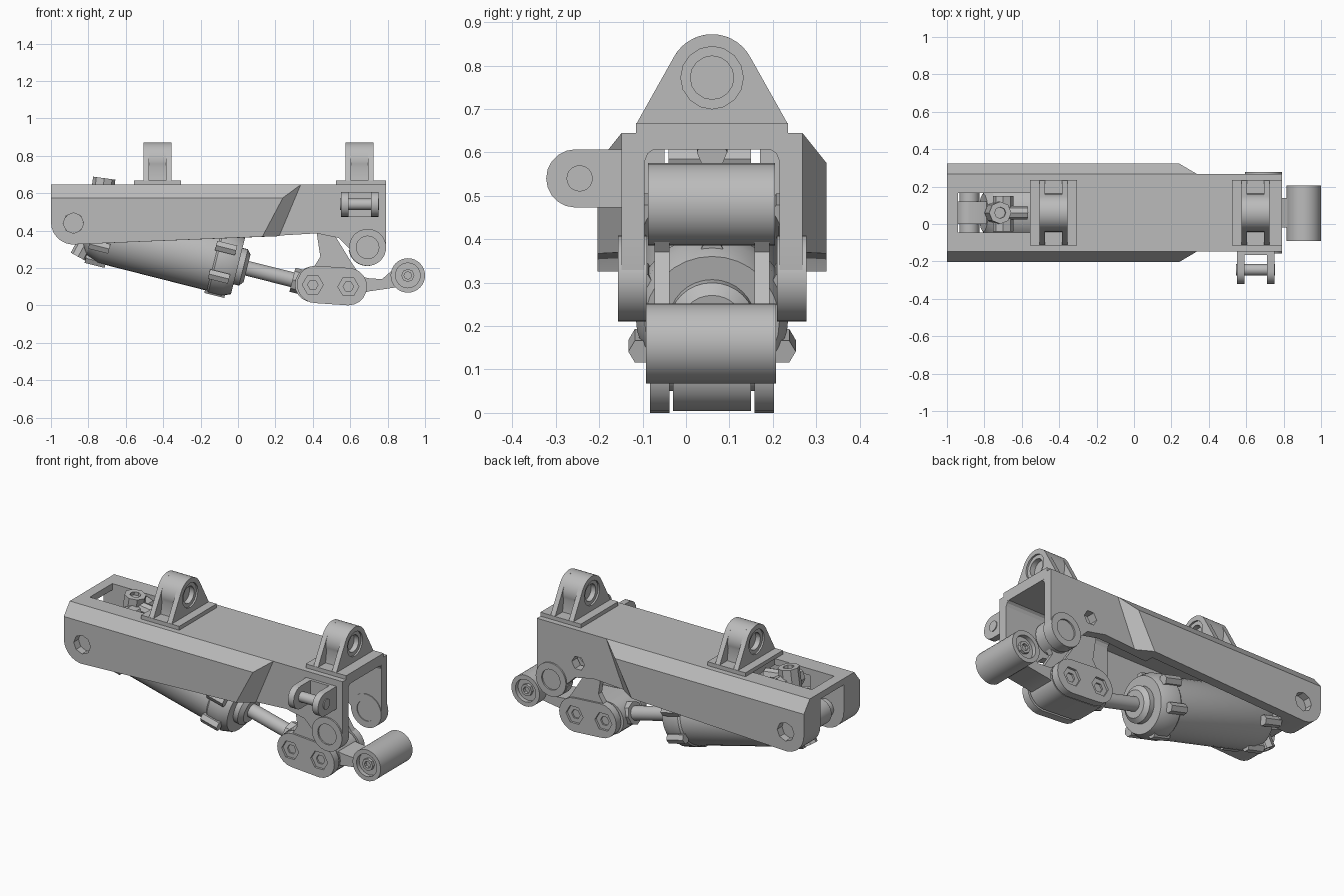
import bpy, bmesh, math
from mathutils import Vector

cube = bpy.data.objects.get("Cube")
if cube:
    bpy.data.objects.remove(cube, do_unlink=True)

STEEL = bpy.data.materials.new("plain_grey_steel")
STEEL.use_nodes = True
GREY = (0.5, 0.5, 0.5, 1)
STEEL.diffuse_color = GREY
STEEL.node_tree.nodes["Principled BSDF"].inputs["Base Color"].default_value = GREY
MID = 0.06  # depth of the symmetry plane


def finish(name, bm):
    bmesh.ops.remove_doubles(bm, verts=bm.verts, dist=1e-5)
    bmesh.ops.recalc_face_normals(bm, faces=bm.faces)
    mesh = bpy.data.meshes.new(name)
    bm.to_mesh(mesh)
    bm.free()
    mesh.materials.append(STEEL)
    ob = bpy.data.objects.new(name, mesh)
    bpy.context.collection.objects.link(ob)
    return ob


def prism(name, pts, a, b, axis="y", pts_b=None):
    """Profile swept from a to b along an axis, optionally lofted to a second profile."""
    bm = bmesh.new()

    def ring(profile, t):
        return [bm.verts.new((u, t, v) if axis == "y" else (t, u, v)) for u, v in profile]
    r0, r1 = ring(pts, a), ring(pts_b or pts, b)
    bm.faces.new(r0)
    bm.faces.new(r1)
    n = len(r0)
    for i in range(n):
        bm.faces.new((r0[i], r0[(i + 1) % n], r1[(i + 1) % n], r1[i]))
    return finish(name, bm)


def box(name, x0, x1, y0, y1, z0, z1):
    return prism(name, [(x0, z0), (x1, z0), (x1, z1), (x0, z1)], y0, y1)


def lathe(name, origin, direction, profile, sides=32):
    """Spin (radius, distance) points around an axis."""
    bm = bmesh.new()
    vs = [bm.verts.new((r, 0, t)) for r, t in profile]
    es = [bm.edges.new(p) for p in zip(vs, vs[1:])]
    bmesh.ops.spin(bm, geom=vs + es, cent=(0, 0, 0), axis=(0, 0, 1),
                   angle=math.tau, steps=sides, use_duplicate=False)
    rot = Vector(direction).to_track_quat("Z", "Y").to_matrix()
    for v in bm.verts:
        v.co = rot @ v.co
        v.co += Vector(origin)
    return finish(name, bm)


def barrel(name, p0, p1, r, bore=0.0, depth=0.0, sides=32):
    """Solid cylinder, with a round recess in both ends if a bore is given."""
    d = Vector(p1) - Vector(p0)
    n = d.length
    prof = [(0, depth), (bore, depth), (bore, 0)] if bore else [(0, 0)]
    prof += [(r, 0), (r, n)]
    prof += [(bore, n), (bore, n - depth), (0, n - depth)] if bore else [(0, n)]
    return lathe(name, p0, d, prof, sides)


def arc(cx, cz, r, a0, a1, n=10):
    steps = [math.radians(a0 + (a1 - a0) * i / n) for i in range(n + 1)]
    return [(cx + r * math.cos(a), cz + r * math.sin(a)) for a in steps]


def capsule(x0, z0, x1, z1, r):
    return arc(x0, z0, r, 90, 270) + arc(x1, z1, r, -90, 90)


def drill(ob, p0, p1, r, sides=8):
    cutter = barrel("cutter", p0, p1, r, sides=sides)
    cutter.hide_render = True
    mod = ob.modifiers.new("hole", "BOOLEAN")
    mod.operation, mod.solver, mod.object = "DIFFERENCE", "EXACT", cutter
    bpy.context.view_layer.objects.active = ob
    bpy.ops.object.modifier_apply(modifier=mod.name)
    bpy.data.objects.remove(cutter, do_unlink=True)


def both(y):
    """A depth on the front side and its mirror on the back side."""
    return (("front", y), ("back", 2 * MID - y))


def other(side, y):
    return y if side == "front" else 2 * MID - y


# Beam: narrow walls with hanging ears, wide hollow cheeks around the cylinder, slotted top
heel = arc(-0.88, 0.445, 0.12, 180, 265, 6)
wall = [(0.1, 0.366), (0.42, 0.385), (0.54, 0.36), (0.6, 0.3)]
wall += arc(0.69, 0.31, 0.1, 190, 360) + [(0.79, 0.4), (0.79, 0.645), (0.1, 0.645)]
inner = heel + [(0.22, 0.37), (0.335, 0.645), (-1, 0.645)]
outer = heel + [(0.13, 0.367), (0.24, 0.575), (-1, 0.575)]
for side, y in both(-0.148):
    yi, yo = other(side, -0.095), other(side, -0.204)
    w = prism(side + "_beam_wall", wall, y, yi)
    c = prism(side + "_beam_cheek", outer, yo, y, pts_b=inner)
    p = prism(side + "_beam_prong", heel + [(-0.78, 0.33), (-0.78, 0.61), (-1, 0.61)],
              y, other(side, -0.05))
    for ob in (c, p):
        drill(ob, (-0.88, yo - 0.3, 0.44), (-0.88, yo + 0.3, 0.44), 0.055)
    if side == "back":
        drill(w, (0.52, y - 0.1, 0.45), (0.52, y + 0.1, 0.45), 0.042, 6)
    barrel(side + "_ear_boss", (0.693, other(side, -0.157), 0.31),
           (0.693, other(side, -0.09), 0.31), 0.099, 0.06, 0.022)
    prism(side + "_beam_corner_fillet", [(yi, 0.61), (yi, 0.58), (other(side, -0.088), 0.597),
                                         (other(side, -0.07), 0.61)], 0.1, 0.789, "x")
    box(side + "_beam_top_strip", -0.94, -0.55, *sorted((other(side, -0.045), y)), 0.607, 0.645)
box("beam_top", -0.55, 0.11, -0.148, 0.268, 0.607, 0.645)
box("beam_top_narrow", 0.11, 0.79, -0.1, 0.22, 0.607, 0.645)
box("beam_top_end", -1, -0.94, -0.148, 0.268, 0.607, 0.645)
barrel("cylinder_pivot_pin", (-0.88, -0.16, 0.44), (-0.88, 0.28, 0.44), 0.053)

# Pillow mounts on the beam top
for name, x0, x1, u0 in (("rear", -0.555, -0.305, -0.505), ("fore", 0.525, 0.79, 0.575)):
    u1 = u0 + 0.15
    box(name + "_mount_base", x0, x1, -0.115, 0.235, 0.645, 0.668)
    arch = [(-0.113, 0.668), (0.233, 0.668)] + arc(MID, 0.772, 0.1, 28, 152, 14)
    web = [(MID + (y - MID) * 0.6, z) for y, z in arch[:2]] + arc(MID, 0.772, 0.1, -20, 200, 20)
    for part, prof, a, b in (("left_plate", arch, u0, u0 + 0.03), ("web", web, u0 + 0.03, u1 - 0.03),
                             ("right_plate", arch, u1 - 0.03, u1)):
        ob = prism(f"{name}_mount_{part}", prof, a, b, "x")
        drill(ob, (a - 0.05, MID, 0.772), (b + 0.05, MID, 0.772), 0.072, 16)
    barrel(name + "_mount_bearing", (u0 + 0.01, MID, 0.772), (u1 - 0.01, MID, 0.772),
           0.074, 0.05, 0.03, 16)

# Side clevis on the front wall
lug = arc(-0.255, 0.54, 0.067, 90, 270) + [(-0.14, 0.473), (-0.14, 0.607)]
for name, x in (("left", 0.712), ("right", 0.552)):
    prism(name + "_clevis_lug", lug, x, x + 0.038, "x")
barrel("clevis_pin", (0.545, -0.245, 0.54), (0.755, -0.245, 0.54), 0.03)
box("clevis_base", 0.55, 0.75, -0.165, -0.14, 0.473, 0.607)

# Hydraulic cylinder and rod, tilted nose down
AXIS = Vector((0.97, 0, -0.243)).normalized()
SIDE = Vector((0, 1, 0))
UP = AXIS.cross(SIDE) * -1
NOSE = Vector((0, MID, 0.21))
lathe("cylinder_body", NOSE, AXIS,
      [(0, -0.83), (0.1, -0.83), (0.14, -0.8), (0.166, -0.73), (0.168, -0.13), (0.176, -0.12),
       (0.176, -0.05), (0.155, 0), (0.1, 0), (0.1, 0.03), (0.075, 0.05), (0, 0.05)])
barrel("piston_rod", NOSE, NOSE + AXIS * 0.4, 0.04)
barrel("rod_collar", NOSE + AXIS * 0.3, NOSE + AXIS * 0.36, 0.066, sides=8)
for k in range(6):
    a = math.radians(30 + 60 * k)
    off = SIDE * math.cos(a) * 0.188 + UP * math.sin(a) * 0.157
    for name, t in (("nose", -0.14), ("tail", -0.8)):
        c = NOSE + off + AXIS * t
        barrel(f"{name}_lug_{k + 1}", c, c + AXIS * 0.11, 0.03, sides=6)
prism("cylinder_tail_eye", arc(-0.88, 0.44, 0.075, 90, 255) + [(-0.76, 0.33), (-0.76, 0.47)], 0, 0.12)
barrel("tail_port_top", (-0.74, MID, 0.5), (-0.715, MID, 0.68), 0.06, 0.03, 0.02, 8)
barrel("tail_port_cross", (-0.7, -0.04, 0.585), (-0.7, 0.15, 0.585), 0.055, sides=8)
barrel("tail_port_pipe", (-0.72, MID, 0.62), (-0.57, MID, 0.6), 0.035, sides=8)
barrel("tail_port_bottom", (-0.8, MID, 0.36), (-0.855, MID, 0.26), 0.045, 0.02, 0.02, 8)

# Rocker hanging from a tube inside the beam
barrel("rocker_tube", (0.5, -0.088, 0.48), (0.5, 0.205, 0.48), 0.095, 0.06, 0.03)
rocker = [(0.41, 0.46), (0.44, 0.26), (0.39, 0.18), (0.64, 0.18), (0.6, 0.24), (0.52, 0.37), (0.59, 0.46)]
for side, y in both(-0.072):
    prism(side + "_rocker_arm", rocker, y, other(side, -0.038))

# Lower link: side plates, centre block and bolts
BOLTS = ((0.4, 0.11), (0.59, 0.1))
for side, y in both(-0.083):
    yi = other(side, -0.038)
    plate = prism(side + "_link_plate", capsule(0.415, 0.112, 0.59, 0.1, 0.1), y, yi)
    for k, (x, z) in enumerate(BOLTS):
        drill(plate, (x, y - 0.1, z), (x, y + 0.1, z), 0.056, 6)
        barrel(f"{side}_link_bolt_{k + 1}", (x, other(side, -0.07), z), (x, yi, z), 0.058, 0.028, 0.01, 6)
prism("link_centre", capsule(0.4, 0.112, 0.59, 0.1, 0.096), -0.03, 0.15)
for k, (x, z) in enumerate(BOLTS):
    barrel(f"link_pin_{k + 1}", (x, -0.05, z), (x, 0.17, z), 0.05)

# Output arm and end roller
arm = [(0.62, 0.16), (0.7, 0.145), (0.77, 0.14), (0.85, 0.21), (0.91, 0.16),
       (0.87, 0.1), (0.77, 0.085), (0.7, 0.075), (0.62, 0.05)]
prism("output_arm", arm, -0.02, 0.14)
barrel("end_roller", (0.908, -0.092, 0.16), (0.908, 0.207, 0.16), 0.092, 0.066, 0.025)
barrel("roller_hub", (0.908, -0.085, 0.16), (0.908, 0.2, 0.16), 0.035, 0.02, 0.02, 8)

# Smooth the round surfaces, keep corners crisp
bpy.ops.object.select_all(action="DESELECT")
for ob in bpy.context.scene.objects:
    if ob.type == "MESH" and STEEL.name in ob.data.materials:
        ob.select_set(True)
        bpy.context.view_layer.objects.active = ob
bpy.ops.object.shade_smooth_by_angle(angle=math.radians(30))
